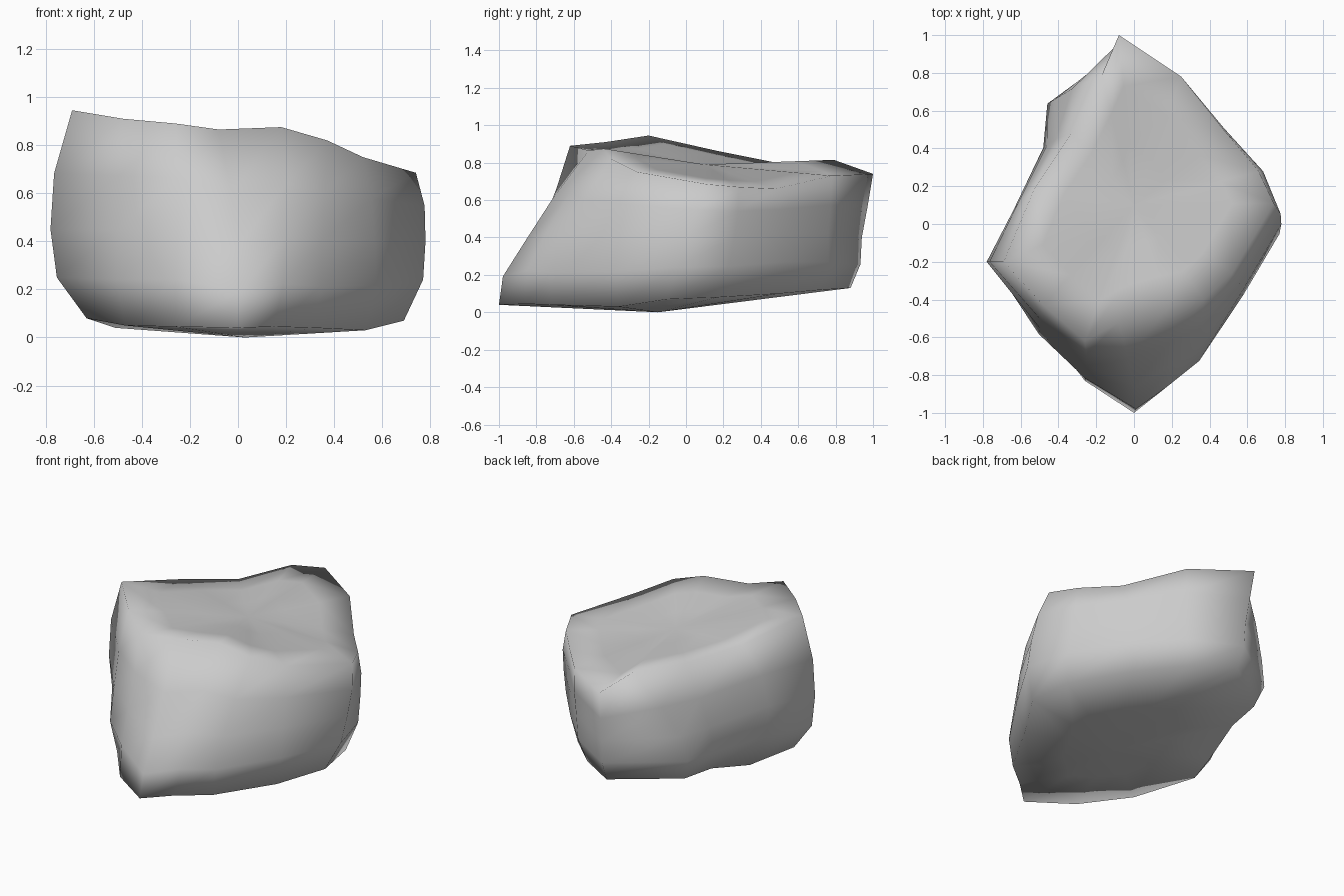
import bpy, bmesh
from mathutils import Vector

if "Cube" in bpy.data.objects:
    bpy.data.objects.remove(bpy.data.objects["Cube"])

# Three contour loops of the boulder, counter-clockwise from the front tip
base = [(0, -1, .04), (.15, -.86, .045), (.32, -.72, .04), (.53, -.36, .03), (.69, -.1, .07),
        (.65, .17, .08), (.42, .5, .1), (.2, .72, .12), (-.05, .88, .13), (-.41, .6, .125),
        (-.44, .37, .11), (-.51, .08, .04), (-.63, -.2, .08), (-.47, -.56, .05), (-.26, -.83, .045)]
belly = [(0, -.86, .38), (.2, -.75, .42), (.35, -.65, .4), (.57, -.36, .4), (.78, 0, .4),
         (.69, .26, .4), (.46, .52, .42), (.25, .76, .42), (-.06, .94, .4), (-.42, .66, .42),
         (-.46, .42, .4), (-.64, .07, .45), (-.78, -.2, .45), (-.5, -.55, .45), (-.25, -.75, .45)]
rim = [(-.08, -.52, .865), (.18, -.44, .875), (.37, -.4, .82), (.52, -.26, .75), (.74, .11, .685),
       (.66, .28, .67), (.49, .48, .66), (.25, .78, .73), (-.08, 1, .74), (-.17, .79, .815),
       (-.33, .48, .8), (-.53, .18, .86), (-.69, -.2, .945), (-.48, -.43, .91), (-.26, -.62, .89)]
base, belly, rim = ([Vector(p) for p in loop] for loop in (base, belly, rim))
bottom_mid, top_mid = Vector((.03, -.15, 0)), Vector((0, .1, .79))


def wall(t, swell=1):
    """Curved loop through base (0), belly (0.5) and rim (1), swollen sideways."""
    a, b, c = (1 - t) * (1 - 2 * t), 4 * t * (1 - t), t * (2 * t - 1)
    loop = [p * a + q * b + r * c for p, q, r in zip(base, belly, rim)]
    return [Vector((p.x * swell, p.y * swell, p.z)) for p in loop]


def inset(loop, mid, f):
    """Loop shrunk toward a cap centre."""
    return [mid.lerp(p, f) for p in loop]


loops = [inset(base, bottom_mid, .5)]
loops += [wall(0), wall(.25, 1.025), wall(.5), wall(.75), wall(1)]
loops += [inset(rim, top_mid, .7), inset(rim, top_mid, .35)]

# Skin the loops and close both caps
bm = bmesh.new()
rings = [[bm.verts.new(p) for p in loop] for loop in loops]
n = len(base)
for lo, hi in zip(rings, rings[1:]):
    for i in range(n):
        j = (i + 1) % n
        bm.faces.new((lo[i], lo[j], hi[j], hi[i]))
for ring, mid in ((rings[0], bottom_mid), (rings[-1], top_mid)):
    centre = bm.verts.new(mid)
    for i in range(n):
        bm.faces.new((ring[i], ring[(i + 1) % n], centre))
bmesh.ops.recalc_face_normals(bm, faces=bm.faces)
for f in bm.faces:
    f.smooth = True

mesh = bpy.data.meshes.new("boulder")
bm.to_mesh(mesh)
bm.free()
bpy.context.collection.objects.link(bpy.data.objects.new("boulder", mesh))
